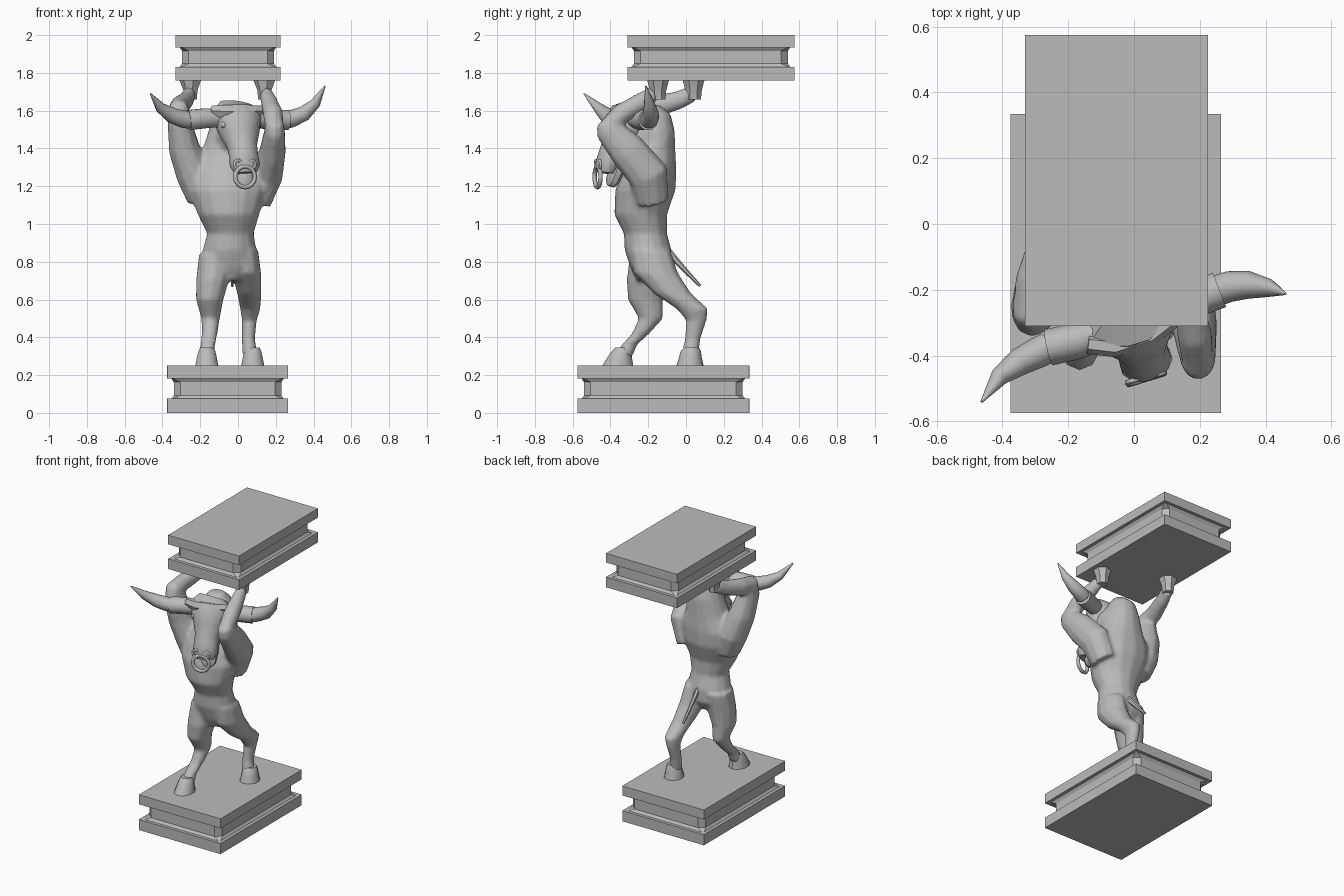
import bpy, bmesh, math
from mathutils import Vector

cube = bpy.data.objects.get("Cube")
if cube:
    bpy.data.objects.remove(cube)

stone = bpy.data.materials.new("stone grey")
stone.use_nodes = True
GREY = (0.5, 0.5, 0.5, 1)
stone.diffuse_color = GREY
stone.node_tree.nodes["Principled BSDF"].inputs["Base Color"].default_value = GREY


def finish(name, bm, angle=None):
    bmesh.ops.recalc_face_normals(bm, faces=bm.faces[:])
    mesh = bpy.data.meshes.new(name)
    bm.to_mesh(mesh)
    bm.free()
    mesh.materials.append(stone)
    obj = bpy.data.objects.new(name, mesh)
    bpy.context.scene.collection.objects.link(obj)
    if angle:
        bpy.ops.object.select_all(action='DESELECT')
        obj.select_set(True)
        bpy.context.view_layer.objects.active = obj
        bpy.ops.object.shade_smooth_by_angle(angle=math.radians(angle))
    return obj


def loft(bm, rings, sides=10, side_axis=(1, 0, 0), flat=False):
    """Skin oval rings (x, y, z, side radius, depth radius) along a path."""
    pts = [Vector(r[:3]) for r in rings]
    loops = []
    for i, r in enumerate(rings):
        t = Vector((0, 0, 1)) if flat else pts[min(i + 1, len(pts) - 1)] - pts[max(i - 1, 0)]
        t.normalize()
        u = Vector(side_axis)
        u = (u - t * u.dot(t)).normalized()
        v = t.cross(u)
        loop = []
        for k in range(sides):
            a = math.tau * (k + 0.5) / sides
            loop.append(bm.verts.new(pts[i] + u * r[3] * math.cos(a) + v * r[4] * math.sin(a)))
        loops.append(loop)
    for a, b in zip(loops, loops[1:]):
        for k in range(sides):
            n = (k + 1) % sides
            bm.faces.new((a[k], a[n], b[n], b[k]))
    bm.faces.new(loops[0][::-1])
    bm.faces.new(loops[-1])


def part(name, rings, sides=10, angle=40, **kw):
    bm = bmesh.new()
    loft(bm, rings, sides, **kw)
    return finish(name, bm, angle)


# Plinths: two slabs around a recessed waist with cut corners
def plinth(name, cx, cy, z0, hx, hy, h):
    bm = bmesh.new()
    loops = []
    levels = ((0, 0, 0), (.3, 0, 0), (.3, .022, .01), (.37, .035, .035),
              (.65, .035, .035), (.73, .022, .01), (.73, 0, 0), (1, 0, 0))
    for f, inset, cut in levels:
        x, y, c = hx - inset, hy - inset, max(cut, .0005)
        corners = ((x, y - c), (x - c, y), (c - x, y), (-x, y - c),
                   (-x, c - y), (c - x, -y), (x - c, -y), (x, c - y))
        loops.append([bm.verts.new((cx + p, cy + q, z0 + f * h)) for p, q in corners])
    for a, b in zip(loops, loops[1:]):
        for k in range(8):
            n = (k + 1) % 8
            bm.faces.new((a[k], a[n], b[n], b[k]))
    bm.faces.new(loops[0][::-1])
    bm.faces.new(loops[-1])
    finish(name, bm)


plinth("base_plinth", -.055, -.12, 0, .32, .455, .25)
plinth("carried_plinth", -.053, .132, 1.76, .278, .442, .24)

# Body: torso, neck, legs and arms fused into one skin
body = bmesh.new()
loft(body, [(-.045, -.19, .70, .07, .07), (-.045, -.185, .77, .145, .11),
            (-.045, -.2, .86, .145, .125), (-.04, -.215, .95, .125, .115),
            (-.05, -.24, 1.05, .165, .14), (-.055, -.215, 1.18, .215, .16),
            (-.055, -.195, 1.28, .21, .145), (-.045, -.18, 1.38, .15, .125),
            (-.04, -.17, 1.5, .115, .11), (-.04, -.17, 1.58, .09, .09),
            (-.04, -.18, 1.63, .05, .04)], 14, flat=True)
loft(body, [(-.03, -.15, 1.4, .12, .12), (-.015, -.24, 1.47, .11, .12),
            (0, -.32, 1.5, .09, .09)])
# right leg, then left leg
loft(body, [(-.12, -.19, .84, .09, .11), (-.135, -.21, .7, .09, .105),
            (-.15, -.215, .6, .075, .095), (-.145, -.185, .5, .05, .065),
            (-.15, -.24, .42, .043, .048), (-.16, -.3, .36, .04, .042),
            (-.165, -.33, .3, .045, .05)], flat=True)
loft(body, [(.03, -.19, .86, .08, .11), (.045, -.16, .74, .08, .12),
            (.06, -.07, .63, .066, .1), (.065, .035, .55, .055, .085),
            (.06, .055, .49, .04, .055), (.055, .035, .39, .036, .042),
            (.065, .02, .3, .042, .045)], flat=True)
# right arm, then left arm
loft(body, [(-.19, -.19, 1.13, .08, .09), (-.235, -.19, 1.26, .095, .11),
            (-.285, -.22, 1.4, .085, .1), (-.31, -.26, 1.54, .066, .085),
            (-.315, -.25, 1.62, .055, .07)])
loft(body, [(-.315, -.29, 1.6, .055, .055), (-.31, -.17, 1.62, .052, .06),
            (-.275, -.04, 1.655, .042, .05), (-.255, .035, 1.69, .035, .045)])
loft(body, [(.1, -.18, 1.12, .08, .09), (.155, -.2, 1.26, .085, .11),
            (.185, -.31, 1.39, .07, .1), (.195, -.41, 1.5, .055, .075),
            (.195, -.43, 1.54, .045, .05)])
loft(body, [(.195, -.43, 1.5, .048, .045), (.185, -.34, 1.585, .055, .055),
            (.165, -.24, 1.645, .045, .05), (.15, -.17, 1.69, .035, .04)])
skin = finish("body", body)
fuse = skin.modifiers.new("fuse", 'REMESH')
fuse.mode = 'VOXEL'
fuse.voxel_size = .012
fuse.use_smooth_shade = True
soften = skin.modifiers.new("soften", 'SMOOTH')
soften.factor = .5
soften.iterations = 5

# Fists pressed flat against the carried plinth
for side, x, y in (("right", -.25, .04), ("left", .142, -.148)):
    part(side + "_hand", [(x, y, 1.66, .035, .04), (x, y, 1.71, .04, .045),
                          (x, y, 1.765, .062, .06)], 7)

# Hooves
for side, x, y, front in (("right", -.165, -.34, .03), ("left", .078, .025, .005)):
    part(side + "_hoof", [(x, y - front * .7, .25, .064, .07 + front * .4),
                          (x, y - front * .4, .29, .056, .06 + front * .2),
                          (x, y, .325, .048, .054),
                          (x, y + .005, .345, .038, .04)], 10, flat=True)

# Tail
part("tail", [(-.03, -.15, .91, .022, .03), (-.03, -.1, .86, .016, .02),
              (-.03, 0, .75, .012, .013), (-.03, .075, .672, .008, .008)], 6)

# Head, turned a little to its left
turn = (.95, .3, 0)
part("head", [(-.01, -.27, 1.635, .09, .035), (-.01, -.29, 1.6, .13, .085),
              (0, -.31, 1.54, .128, .105), (.01, -.335, 1.47, .105, .095),
              (.022, -.375, 1.41, .08, .075), (.03, -.40, 1.36, .078, .065),
              (.037, -.42, 1.31, .082, .06), (.04, -.425, 1.27, .06, .045)],
     12, 35, side_axis=turn)
part("lower_jaw", [(.02, -.32, 1.42, .06, .05), (.033, -.365, 1.29, .058, .04),
                   (.04, -.39, 1.225, .05, .035), (.042, -.4, 1.2, .025, .02)],
     8, side_axis=turn)
part("brow_ridge", [(-.14, -.365, 1.60, .03, .03), (-.06, -.375, 1.595, .04, .03),
                    (.05, -.34, 1.595, .04, .03), (.12, -.285, 1.60, .03, .03)],
     6, side_axis=(0, 0, 1))


# Horns with a thick collar at the root
def horn(side, path):
    radii = (.05, .055, .056, .047, .042, .028, .004)
    rings = [(*p, r, r) for p, r in zip(path, radii)]
    part(side + "_horn_collar", rings[:3], 10, side_axis=(0, 0, 1))
    part(side + "_horn", [(*path[2], .047, .047)] + rings[3:], 10, side_axis=(0, 0, 1))


horn("right", [(-.1, -.33, 1.56), (-.17, -.355, 1.56), (-.26, -.375, 1.55),
               (-.29, -.39, 1.555), (-.35, -.42, 1.575), (-.41, -.465, 1.615), (-.463, -.54, 1.69)])
horn("left", [(.1, -.27, 1.56), (.17, -.235, 1.55), (.26, -.2, 1.55),
              (.29, -.19, 1.56), (.35, -.185, 1.585), (.41, -.195, 1.64), (.46, -.212, 1.73)])


# Nostrils and nose ring
def ring(name, centre, major, minor, tall=1, count=16):
    bpy.ops.mesh.primitive_torus_add(major_segments=count, minor_segments=7, location=centre,
                                     rotation=(math.radians(90), 0, math.radians(17)),
                                     major_radius=major, minor_radius=minor)
    obj = bpy.context.object
    obj.name = name
    obj.scale = (1, tall, 1)
    obj.data.materials.append(stone)
    bpy.ops.object.shade_smooth()


ring("nose_ring", (.037, -.468, 1.25), .055, .012)
for side, x, y in (("right", 0, -.475), ("left", .073, -.458)):
    ring(side + "_nostril", (x, y, 1.315), .02, .008, 1.1, 10)

# Eyes
for side, x, y in (("right", -.075, -.385), ("left", .1, -.335)):
    bpy.ops.mesh.primitive_uv_sphere_add(segments=10, ring_count=6, radius=.018,
                                         location=(x, y, 1.525))
    eye = bpy.context.object
    eye.name = side + "_eye"
    eye.data.materials.append(stone)
    bpy.ops.object.shade_smooth()
